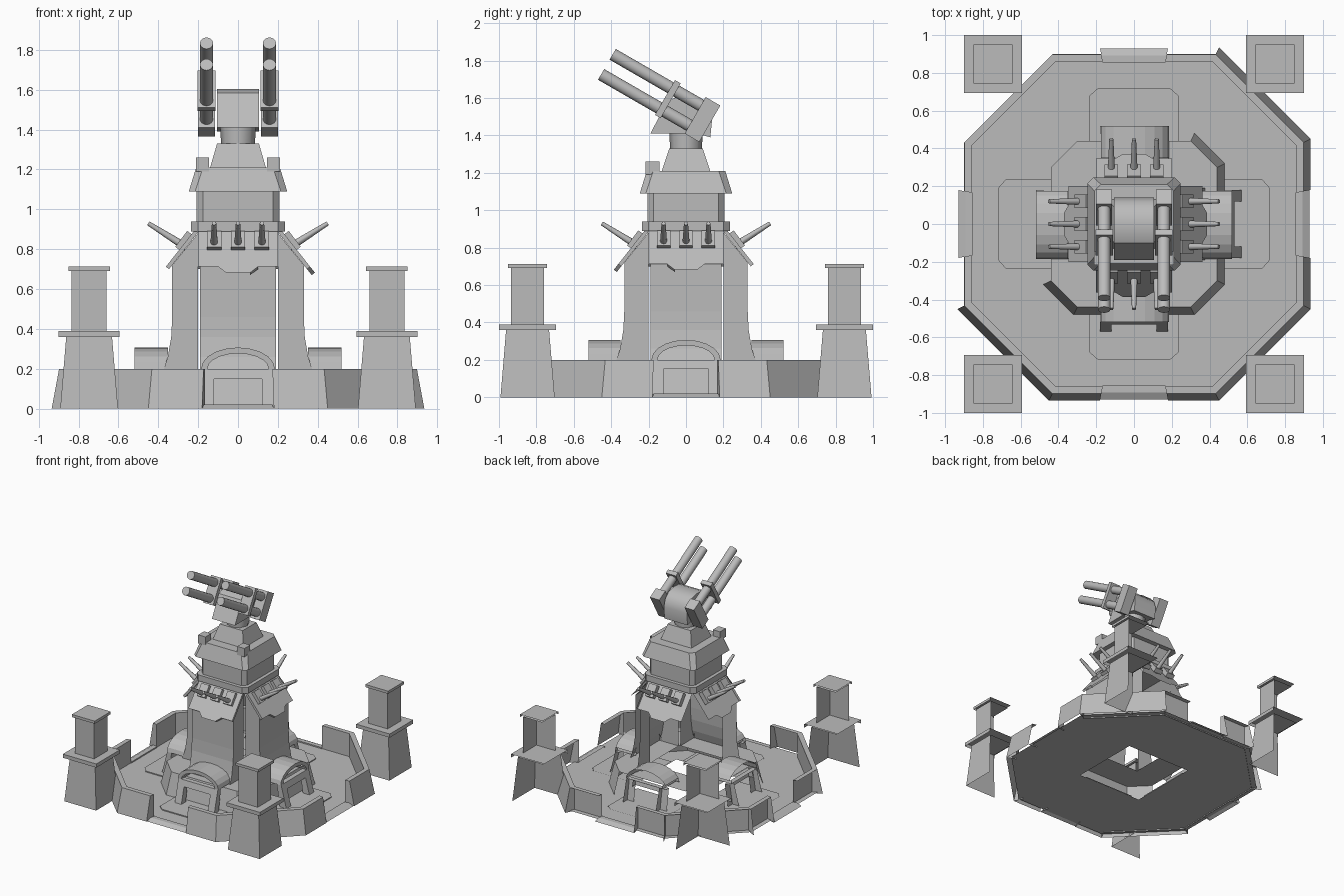
import bpy, bmesh, math
from mathutils import Vector, Matrix

if "Cube" in bpy.data.objects:
    bpy.data.objects.remove(bpy.data.objects["Cube"])

grey = bpy.data.materials.new("concrete_grey")
grey.diffuse_color = (0.5, 0.5, 0.5, 1)
grey.use_nodes = True
grey.node_tree.nodes["Principled BSDF"].inputs["Base Color"].default_value = grey.diffuse_color
SEEN = Vector((1, -1, 1.1))  # shell parts only keep faces turned this way


def build(name, verts, faces, k=0, shell=False, matrix=None):
    """Mesh from points, turned k quarter turns; a shell drops its hidden faces."""
    m = Matrix.Rotation(k * math.pi / 2, 4, 'Z') @ (matrix or Matrix())
    bm = bmesh.new()
    vs = [bm.verts.new(m @ Vector(v)) for v in verts]
    for f in faces:
        bm.faces.new([vs[i] for i in f])
    bmesh.ops.recalc_face_normals(bm, faces=bm.faces)
    if shell:
        bm.normal_update()
        gone = [f for f in bm.faces if f.normal.dot(SEEN) < -0.08]
        bmesh.ops.delete(bm, geom=gone, context='FACES')
    me = bpy.data.meshes.new(name)
    bm.to_mesh(me)
    bm.free()
    me.materials.append(grey)
    ob = bpy.data.objects.new(name, me)
    bpy.context.collection.objects.link(ob)
    return ob


def loft(name, rings, bottom=True, top=True, **kw):
    """Skin between stacked rings of points."""
    n = len(rings[0])
    faces = [(r * n + i, r * n + (i + 1) % n, (r + 1) * n + (i + 1) % n, (r + 1) * n + i)
             for r in range(len(rings) - 1) for i in range(n)]
    if bottom:
        faces.append(tuple(range(n)))
    if top:
        faces.append(tuple(range((len(rings) - 1) * n, len(rings) * n)))
    return build(name, [p for r in rings for p in r], faces, **kw)


def prism(name, pts, off, **kw):
    off = Vector(off)
    return loft(name, [[Vector(p) for p in pts], [Vector(p) + off for p in pts]], **kw)


def octa(a, b, z):
    return [(x, y, z) for x, y in ((b, -a), (a, -b), (a, b), (b, a),
                                   (-b, a), (-a, b), (-a, -b), (-b, -a))]


def rect(cx, cy, hx, hy, z):
    return [(cx + sx * hx, cy + sy * hy, z) for sx, sy in ((1, -1), (1, 1), (-1, 1), (-1, -1))]


def box(name, c, s, **kw):
    return loft(name, [rect(c[0], c[1], s[0] / 2, s[1] / 2, c[2] + d * s[2] / 2) for d in (-1, 1)], **kw)


def tube(name, p, q, r0, r1, n=12, **kw):
    p, q = Vector(p), Vector(q)
    rot = (q - p).to_track_quat('Z', 'Y')
    circle = [Vector((math.cos(2 * math.pi * i / n), math.sin(2 * math.pi * i / n), 0)) for i in range(n)]
    ob = loft(name, [[p + rot @ (c * r0) for c in circle], [q + rot @ (c * r1) for c in circle]], **kw)
    for f in ob.data.polygons:
        f.use_smooth = len(f.vertices) == 4
    return ob


def holed_slab(name, a, b, h, z):
    """Octagonal deck with a square opening."""
    faces = []
    for i in range(4):
        j = (i + 1) % 4
        faces += [(2 * i, 2 * i + 1, 8 + i), (2 * i + 1, (2 * i + 2) % 8, 8 + j, 8 + i)]
    return build(name, octa(a, b, z) + rect(0, 0, h, h, z), faces)


# yard floor and inner plinth
holed_slab("yard_floor", 0.9, 0.43, 0.3, 0.01)
holed_slab("plinth_top", 0.44, 0.3, 0.2, 0.19)
loft("plinth_sides", [octa(0.48, 0.32, 0.01), octa(0.44, 0.3, 0.19)], bottom=False, top=False, shell=True)


# perimeter wall with sloped outer faces
def wall(name, p, q, h, k):
    section = [(1, 0), (0.96, h), (0.92, h), (0.92, 0)]
    loft(name, [[(e[0] * s, e[1] * s, z) for s, z in section] for e in (p, q)], k=k, shell=True)


for k in range(4):
    wall("wall_left_block", (-0.45, -0.935), (-0.18, -0.935), 0.2, k)
    wall("wall_right_block", (0.18, -0.935), (0.45, -0.935), 0.2, k)
    wall("wall_diagonal", (0.45, -0.935), (0.935, -0.45), 0.2, k)
    wall("gate_curb", (-0.18, -0.93), (0.18, -0.93), 0.02, k)

# corner pillars
for sx in (-1, 1):
    for sy in (-1, 1):
        x, y = 0.747 * sx, 0.847 * sy

        def tier(name, h0, h1, z0, z1):
            loft(name, [rect(x, y, h0, h0, z0), rect(x, y, h1, h1, z1)], shell=True)
        tier("pillar_base", 0.145, 0.115, 0, 0.36)
        tier("pillar_ledge", 0.153, 0.153, 0.36, 0.39)
        tier("pillar_column", 0.088, 0.088, 0.39, 0.69)
        tier("pillar_cap", 0.104, 0.104, 0.69, 0.712)

# the same gate bunker, buttress and gun shield on each side
arm = [(0.2, 0.19), (0.375, 0.19), (0.352, 0.26), (0.335, 0.36), (0.33, 0.46), (0.33, 0.72), (0.2, 0.88)]
shield = [(-0.2, 0), (0.2, 0), (0.2, 0.86), (0.1, 0.86), (0.06, 1), (-0.06, 1), (-0.1, 0.86), (-0.2, 0.86)]
arc = [(0.185 * math.cos(a), 0.2 + 0.107 * math.sin(a))
       for a in [math.pi * i / 10 for i in range(11)]]
for k in range(4):
    prism("apron", [(x, -y, 0.01) for x, y in ((-0.235, 0.3), (0.235, 0.3), (0.235, 0.68), (0.19, 0.72),
                                              (-0.19, 0.72), (-0.235, 0.68))], (0, 0, 0.008), k=k, shell=True)
    # arched canopy over a sloped door frame
    hood = arc + [(x * 0.83, 0.2 + (z - 0.2) * 0.72) for x, z in reversed(arc)]
    prism("bunker_canopy", [(x, -0.52, z) for x, z in hood], (0, 0.17, 0), k=k, shell=True)
    for s in (-1, 1):
        prism("bunker_post", [(0.12 * s, -0.57, 0.01), (0.12 * s, -0.52, 0.2), (0.12 * s, -0.48, 0.2),
                              (0.12 * s, -0.51, 0.01)], (0.06 * s, 0, 0), k=k, shell=True)
    prism("bunker_lintel", [(-0.12, -0.533, 0.15), (-0.12, -0.52, 0.2), (-0.12, -0.48, 0.2),
                            (-0.12, -0.49, 0.15)], (0.24, 0, 0), k=k, shell=True)
    # buttress flaring at the foot
    n = len(arm)
    build("tower_buttress", [(x, -r, z) for x in (-0.19, 0.19) for r, z in arm],
          [(i, i + 1, n + i + 1, n + i) for i in range(n - 1)]
          + [tuple(range(n)), tuple(range(n, 2 * n))], k=k, shell=True)
    # slanted shield with three small guns
    prism("gun_shield", [(x, -0.2 - 0.17 * t, 0.885 - 0.215 * t) for x, t in shield],
          (0, -0.016, 0.012), k=k, shell=True)
    for x in (-0.12, 0, 0.12):
        prism("gun_mount", [(x - 0.036, -0.225, 0.87), (x + 0.036, -0.225, 0.87),
                            (x + 0.036, -0.285, 0.79), (x - 0.036, -0.285, 0.79)],
              (0, -0.03, 0.022), k=k)
        tube("gun_barrel", (x, -0.26, 0.81), (x, -0.45, 0.93), 0.02, 0.011, 8, k=k)

# upper tower
loft("tower_band", [octa(0.235, 0.2, 0.89), octa(0.235, 0.2, 0.94)])
loft("tower_drum", [octa(0.207, 0.175, 0.94), octa(0.207, 0.175, 1.09)])
loft("tower_skirt", [octa(0.247, 0.215, 1.09), octa(0.21, 0.175, 1.21)])
loft("turret_base", [rect(0, 0, 0.14, 0.13, 1.21), rect(0, 0, 0.105, 0.09, 1.33)])
tube("turret_neck", (0, 0, 1.33), (0, 0, 1.42), 0.085, 0.09, 8)
for s in (-1, 1):
    box("skirt_lug", (0.178 * s, -0.18, 1.225), (0.066, 0.075, 0.07))

# turret body, rounded over the top
side = [(-0.19, 1.41), (-0.1, 1.585), (-0.05, 1.605), (0.02, 1.605), (0.08, 1.59),
        (0.12, 1.55), (0.14, 1.49), (0.13, 1.39), (0.06, 1.41)]
body = prism("turret_body", [(-0.105, y, z) for y, z in side], (0.21, 0, 0))
bpy.context.view_layer.objects.active = body
body.select_set(True)
bpy.ops.object.shade_smooth_by_angle(angle=math.radians(40))

# twin cannons raised thirty degrees on each side
tilt = Matrix.Translation((0, 0.088, 1.485)) @ Matrix.Rotation(math.radians(-30), 4, 'X')
for s in (-1, 1):
    x = 0.158 * s
    box("cannon_breech", (x, 0, 0), (0.085, 0.09, 0.225), matrix=tilt)
    box("cannon_clamp", (x, -0.215, 0.002), (0.092, 0.035, 0.215), matrix=tilt)
    for z in (-0.062, 0.062):
        tube("cannon_barrel", (x, 0, z), (x, -0.59, z), 0.033, 0.033, 16, matrix=tilt)
